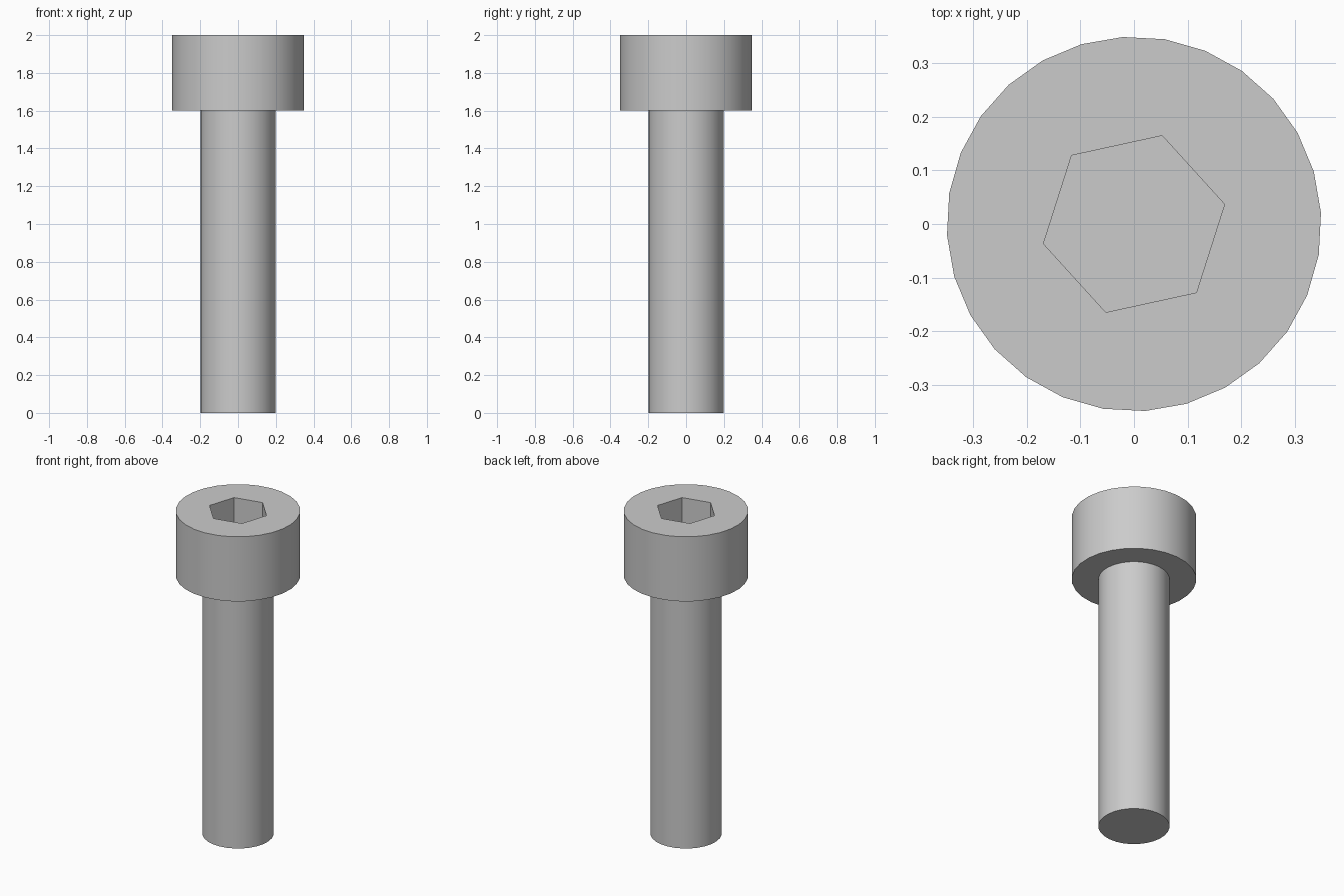
import bpy
import bmesh
import math

if "Cube" in bpy.data.objects:
    bpy.data.objects.remove(bpy.data.objects["Cube"], do_unlink=True)

SIDES = 28
steel = bpy.data.materials.new("grey_steel")
steel.use_nodes = True
steel.diffuse_color = (0.6, 0.6, 0.6, 1)
steel.node_tree.nodes["Principled BSDF"].inputs["Base Color"].default_value = (0.6, 0.6, 0.6, 1)

bm = bmesh.new()


def ring(radius, z, sides, start):
    angles = [math.radians(start) + math.tau * i / sides for i in range(sides)]
    return [bm.verts.new((radius * math.cos(a), radius * math.sin(a), z)) for a in angles]


def wall(lower, upper):
    n = len(lower)
    for i in range(n):
        j = (i + 1) % n
        bm.faces.new((lower[i], lower[j], upper[j], upper[i]))


# Shank, underside of the head and head wall, as one stepped profile
rings = [ring(r, z, SIDES, 3.4) for r, z in ((0.2, 0), (0.2, 1.6), (0.35, 1.6), (0.35, 2))]
for lower, upper in zip(rings, rings[1:]):
    wall(lower, upper)
bm.faces.new(rings[0][::-1])

# Hexagonal socket with a flat floor
flat_to_flat = 0.3
corner_radius = flat_to_flat / math.sqrt(3)
mouth = ring(corner_radius, 2, 6, 12.3)
floor = ring(corner_radius, 1.8, 6, 12.3)
wall(mouth, floor)
bm.faces.new(floor)

# Flat top of the head, around the socket
rim = [e for e in bm.edges if e.is_boundary]
bmesh.ops.triangle_fill(bm, edges=rim, use_beauty=True, normal=(0, 0, 1))
bmesh.ops.recalc_face_normals(bm, faces=bm.faces[:])

mesh = bpy.data.meshes.new("socket_head_screw")
bm.to_mesh(mesh)
bm.free()
mesh.materials.append(steel)
screw = bpy.data.objects.new("socket_head_screw", mesh)
bpy.context.collection.objects.link(screw)

# Smooth round walls, crisp edges
bpy.ops.object.select_all(action="DESELECT")
screw.select_set(True)
bpy.context.view_layer.objects.active = screw
bpy.ops.object.shade_smooth_by_angle(angle=math.radians(30))
